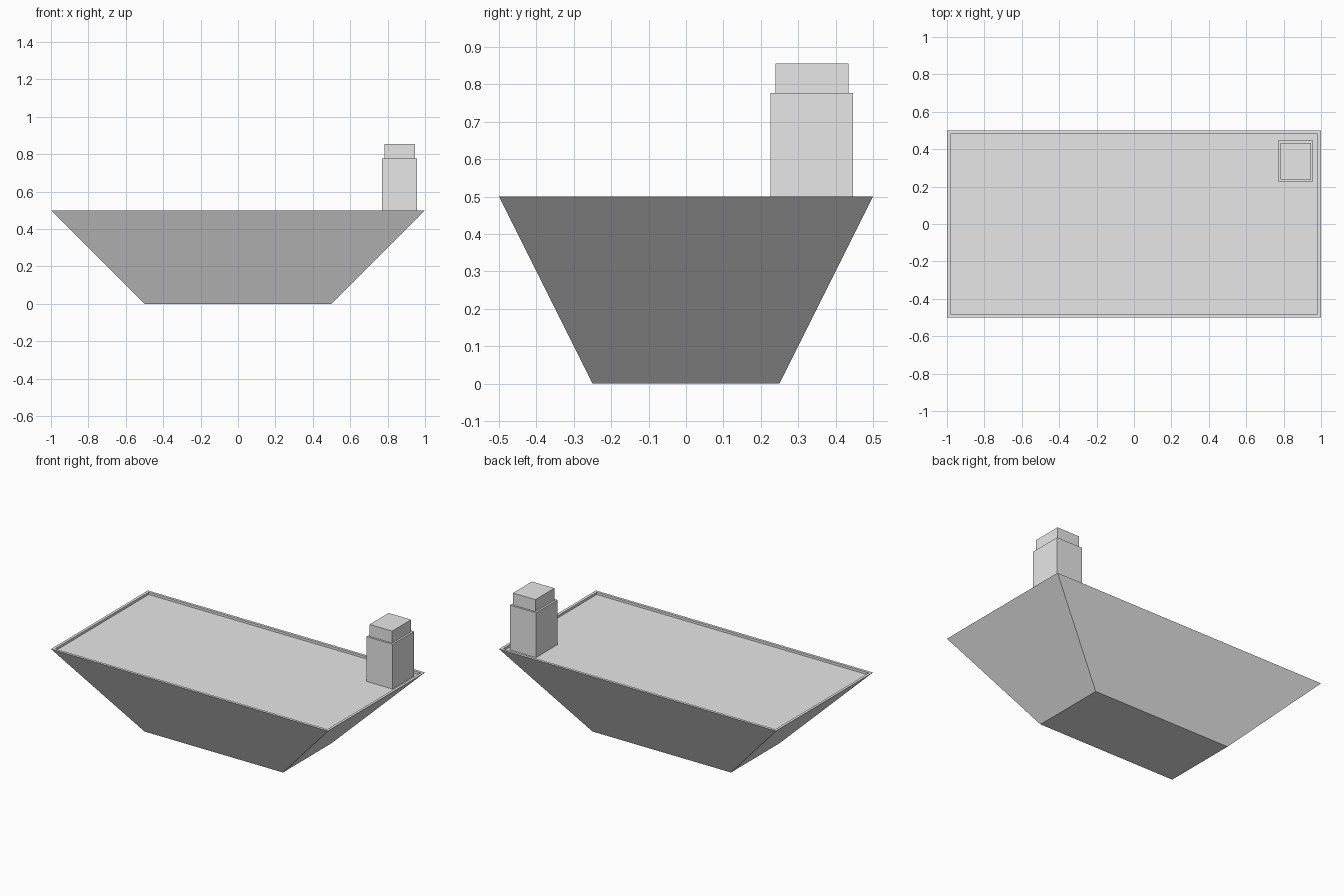
import bpy
import bmesh
from mathutils import Vector

if "Cube" in bpy.data.objects:
    bpy.data.objects.remove(bpy.data.objects["Cube"], do_unlink=True)

# One plain grey for everything
grey = bpy.data.materials.new("light_grey")
grey.use_nodes = True
GREY = (0.8, 0.8, 0.8, 1)
grey.diffuse_color = GREY
grey.node_tree.nodes["Principled BSDF"].inputs["Base Color"].default_value = GREY


def make_object(name, bm):
    bmesh.ops.recalc_face_normals(bm, faces=bm.faces[:])
    mesh = bpy.data.meshes.new(name)
    bm.to_mesh(mesh)
    bm.free()
    mesh.materials.append(grey)
    obj = bpy.data.objects.new(name, mesh)
    bpy.context.collection.objects.link(obj)
    return obj


def box(low, high):
    low, high = Vector(low), Vector(high)
    bm = bmesh.new()
    bmesh.ops.create_cube(bm, size=1)
    bmesh.ops.scale(bm, vec=high - low, verts=bm.verts)
    bmesh.ops.translate(bm, vec=(low + high) / 2, verts=bm.verts)
    return bm


def top_face(bm):
    return max(bm.faces, key=lambda f: f.calc_center_median().z)


# Hull: a block whose base is half the size of its top
DECK_DROP = 0.015
bm = box((-1, -0.5, 0), (1, 0.5, 0.5))
for v in bm.verts:
    if v.co.z < 0.1:
        v.co.x *= 0.5
        v.co.y *= 0.5

# Narrow rim around a slightly sunken deck
deck = top_face(bm)
bmesh.ops.inset_region(bm, faces=[deck], thickness=0.025)
floor = bmesh.ops.extrude_discrete_faces(bm, faces=[deck])["faces"][0]
bmesh.ops.translate(bm, vec=(0, 0, -DECK_DROP), verts=floor.verts)
make_object("hull", bm)

# Tower on the back corner of the deck, with a smaller cap block
bm = box((0.77, 0.226, 0.5 - DECK_DROP), (0.958, 0.447, 0.777))
cap = top_face(bm)
bmesh.ops.inset_region(bm, faces=[cap], thickness=0.018)
cap_top = bmesh.ops.extrude_discrete_faces(bm, faces=[cap])["faces"][0]
bmesh.ops.translate(bm, vec=(0, 0, 0.078), verts=cap_top.verts)
make_object("tower", bm)
